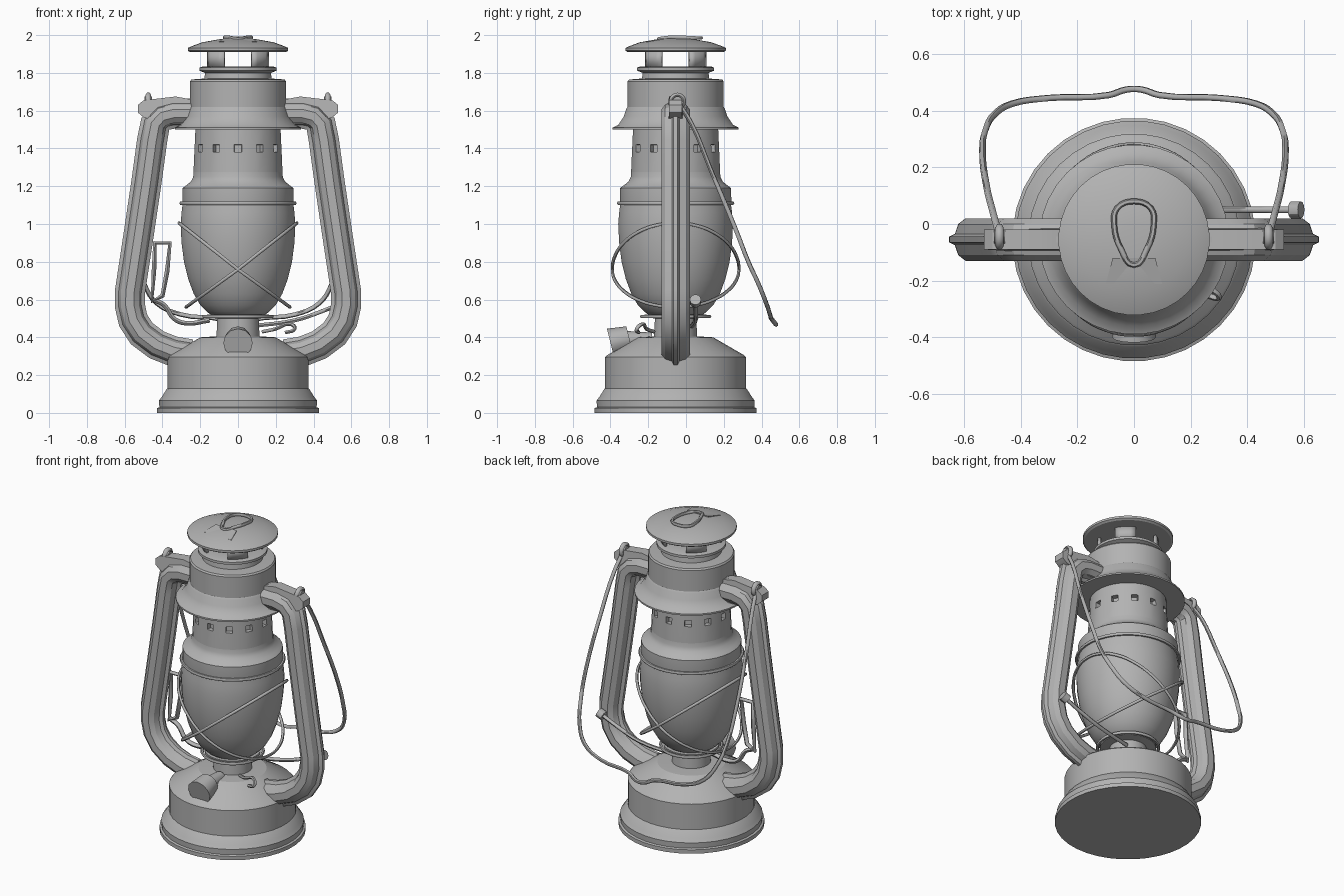
import bpy, bmesh
from math import sin, cos, pi, radians
from mathutils import Vector

if "Cube" in bpy.data.objects:
    bpy.data.objects.remove(bpy.data.objects["Cube"])

AXIS_Y = -0.055
SEGS = 36

metal = bpy.data.materials.new("grey metal")
metal.use_nodes = True
GREY = (0.45, 0.45, 0.45, 1)
metal.diffuse_color = GREY
metal.node_tree.nodes["Principled BSDF"].inputs["Base Color"].default_value = GREY


def finish(name, mesh, angle=30):
    mesh.materials.clear()
    mesh.materials.append(metal)
    obj = bpy.data.objects.new(name, mesh)
    bpy.context.collection.objects.link(obj)
    bpy.ops.object.select_all(action="DESELECT")
    obj.select_set(True)
    bpy.context.view_layer.objects.active = obj
    bpy.ops.object.shade_smooth_by_angle(angle=radians(angle))
    return obj


def from_bmesh(name, bm, angle=30):
    bmesh.ops.recalc_face_normals(bm, faces=bm.faces)
    mesh = bpy.data.meshes.new(name)
    bm.to_mesh(mesh)
    bm.free()
    return finish(name, mesh, angle)


def skin(bm, rings, caps=True):
    """Bridge successive closed rings of points; return the rows of faces."""
    loops = [[bm.verts.new(p) for p in ring] for ring in rings]
    rows = []
    for a, b in zip(loops, loops[1:]):
        n = len(a)
        rows.append([bm.faces.new((a[i], a[(i + 1) % n], b[(i + 1) % n], b[i]))
                     for i in range(n)])
    if caps:
        bm.faces.new(loops[0])
        bm.faces.new(loops[-1])
    return rows


def circle(r, z):
    # offset by half a step so that one face looks straight along each axis
    angles = [2 * pi * (i + 0.5) / SEGS for i in range(SEGS)]
    return [(r * cos(a), AXIS_Y + r * sin(a), z) for a in angles]


def lathe(name, profile, angle=30):
    bm = bmesh.new()
    skin(bm, [circle(r, z) for r, z in profile])
    return from_bmesh(name, bm, angle)


def wire(name, points, radius, cyclic=False, smooth=True):
    curve = bpy.data.curves.new(name, "CURVE")
    curve.dimensions = "3D"
    curve.bevel_depth = radius
    curve.bevel_resolution = 1
    curve.resolution_u = 4
    curve.use_fill_caps = True
    if smooth:
        spline = curve.splines.new("BEZIER")
        spline.bezier_points.add(len(points) - 1)
        for knot, p in zip(spline.bezier_points, points):
            knot.co = p
            knot.handle_left_type = knot.handle_right_type = "AUTO"
    else:
        spline = curve.splines.new("POLY")
        spline.points.add(len(points) - 1)
        for knot, p in zip(spline.points, points):
            knot.co = (*p, 1)
    spline.use_cyclic_u = cyclic
    temp = bpy.data.objects.new(name + " path", curve)
    bpy.context.collection.objects.link(temp)
    bpy.context.view_layer.update()
    mesh = bpy.data.meshes.new_from_object(
        temp.evaluated_get(bpy.context.evaluated_depsgraph_get()))
    bpy.data.objects.remove(temp)
    return finish(name, mesh, 60)


def rod(name, start, end, r1, r2=None, sides=12):
    start, end = Vector(start), Vector(end)
    turn = (end - start).to_track_quat("Z", "Y")
    bm = bmesh.new()
    skin(bm, [[p + turn @ Vector((r * cos(2 * pi * i / sides), r * sin(2 * pi * i / sides), 0))
               for i in range(sides)] for p, r in ((start, r1), (end, r2 or r1))])
    return from_bmesh(name, bm)


# Fuel tank, burner and globe
lathe("fuel_tank", [(.43, 0), (.43, .025), (.418, .03), (.42, .065), (.405, .085), (.38, .125),
                    (.374, .13), (.374, .295), (.365, .305), (.2, .4), (.12, .405)], 25)
lathe("burner", [(.115, .39), (.11, .5), (.165, .505), (.165, .52), (.1, .525)])
lathe("globe", [(.13, .51), (.165, .535), (.2, .57), (.235, .63), (.265, .71), (.287, .8),
                (.3, .9), (.305, 1.0), (.3, 1.06), (.293, 1.115)], 40)
lathe("globe_collar", [(.293, 1.1), (.296, 1.12), (.295, 1.19), (.275, 1.205), (.25, 1.225),
                       (.238, 1.25), (.235, 1.3)])

# Perforated gallery with a row of square air holes
bm = bmesh.new()
rows = skin(bm, [circle(r, z) for r, z in [(.238, 1.24), (.232, 1.38), (.23, 1.42), (.225, 1.53)]])
holes = [f for i, f in enumerate(rows[1]) if (i + 1) % 3 == 0]
bmesh.ops.recalc_face_normals(bm, faces=bm.faces)
bmesh.ops.inset_individual(bm, faces=holes, thickness=.002, depth=-.03)
from_bmesh("air_gallery", bm)

# Hood and chimney
lathe("hood", [(.22, 1.5), (.335, 1.5), (.335, 1.51), (.305, 1.525), (.275, 1.57), (.262, 1.61),
               (.255, 1.62), (.255, 1.755), (.248, 1.765), (.18, 1.77)])
lathe("chimney_neck", [(.18, 1.76), (.175, 1.8), (.205, 1.812), (.205, 1.828),
                       (.185, 1.835), (.1, 1.835)])

# Chimney vent with four openings
bm = bmesh.new()
vent = skin(bm, [circle(.18, 1.825), circle(.18, 1.92)], caps=False)[0]
openings = [f for i, f in enumerate(vent) if (i + 1) % 9 in (0, 1, 2, 7, 8)]
bmesh.ops.delete(bm, geom=openings, context="FACES")
posts = from_bmesh("vent_posts", bm)
posts.modifiers.new("thickness", "SOLIDIFY").thickness = .015

# Cap with a finger loop and a flat pressed plate
lathe("cap", [(.18, 1.91), (.255, 1.91), (.267, 1.918), (.267, 1.932), (.25, 1.94),
              (.19, 1.962), (.1, 1.978), (.05, 1.982)])
wire("cap_loop", [(0, .08, 1.985), (.06, .055, 1.985), (.07, 0, 1.988), (.045, -.09, 1.988),
                  (0, -.145, 1.98), (-.045, -.09, 1.988), (-.07, 0, 1.988),
                  (-.06, .055, 1.985)], .01, cyclic=True)
bm = bmesh.new()
skin(bm, [[(-.1, -.212, z), (.1, -.212, z), (.075, -.12, z + .02), (-.075, -.12, z + .02)]
          for z in (1.957, 1.965)])
from_bmesh("cap_plate", bm)

# Side air tubes: a seamed section swept down each side
SECTION = [(.08, .01), (.06, .02), (.048, .055), (.022, .075)]
SECTION += [(-u, v) for u, v in reversed(SECTION)]
SECTION += [(-u, -v) for u, v in SECTION]
PATH = [Vector((x, 0, z)) for x, z in [
    (.22, 1.585), (.34, 1.585), (.4, 1.57), (.438, 1.53), (.455, 1.44), (.485, 1.22), (.525, .95),
    (.572, .64), (.573, .57), (.555, .49), (.51, .42), (.43, .36), (.34, .325), (.25, .31)]]


def air_tube(side, s):
    bm = bmesh.new()
    rings = []
    for i, p in enumerate(PATH):
        t = (PATH[min(i + 1, len(PATH) - 1)] - PATH[max(i - 1, 0)]).normalized()
        out = Vector((-t.z, 0, t.x))
        rings.append([(s * (p.x + out.x * u), AXIS_Y + v, p.z + out.z * u) for u, v in SECTION])
    skin(bm, rings)
    from_bmesh(side + "_air_tube", bm)
    # Gusset at the upper corner
    outline = [(.25, 1.66), (.33, 1.675), (.5, 1.655), (.53, 1.63), (.53, 1.59), (.5, 1.565),
               (.4, 1.53), (.25, 1.53)]
    bm = bmesh.new()
    skin(bm, [[(s * x, AXIS_Y + y * (1 if z > 1.56 else 1.5), z) for x, z in outline]
              for y in (-.035, .035)])
    from_bmesh(side + "_gusset", bm)
    # Handle lug
    ring = [(s * .475, -.045 + .032 * cos(a), 1.65 + .032 * sin(a))
            for a in [k * pi / 4 for k in range(8)]]
    wire(side + "_handle_lug", ring, .015, cyclic=True)
    rod(side + "_lug_pin", (s * .455, -.045, 1.65), (s * .495, -.045, 1.65), .026)


air_tube("left", 1)
air_tube("right", -1)

# Carrying handle, folded to the back
half = [(.475, -.045, 1.65), (.495, .03, 1.53), (.52, .13, 1.29), (.535, .26, .98),
        (.525, .33, .8), (.495, .385, .68), (.43, .425, .58), (.3, .445, .52),
        (.09, .455, .495), (.025, .475, .47)]
wire("carrying_handle", half + [(-x, y, z) for x, y, z in reversed(half)], .012)

# Globe guard: two tilted hoops and two level rings
for side, s in (("left", 1), ("right", -1)):
    hoop = []
    for k in range(20):
        a = 2 * pi * k / 20
        c = cos(a)
        hoop.append((s * c * (.312 if c > 0 else .275), AXIS_Y + .335 * sin(a),
                     .76 + c * (.245 if c > 0 else .2)))
    wire(side + "_guard_hoop", hoop, .009, cyclic=True)
for name, r, z in (("upper_guard_ring", .302, 1.11), ("lower_guard_ring", .18, .51)):
    wire(name, circle(r, z), .01, cyclic=True, smooth=False)

# Filler cap on the tank slope
rod("filler_neck", (0, -.18, .39), (0, -.33, .385), .035, .05)
rod("filler_cap", (0, -.3, .395), (0, -.4, .37), .065, .078)

# Globe lifting lever on the right
wire("lever_frame", [(-.44, AXIS_Y, .9), (-.36, AXIS_Y, .9), (-.375, AXIS_Y, .75),
                     (-.4, AXIS_Y, .62), (-.455, AXIS_Y, .59), (-.445, AXIS_Y, .75)],
     .014, cyclic=True, smooth=False)
wire("lever_rod", [(-.45, AXIS_Y, .6), (-.39, AXIS_Y, .57), (-.34, AXIS_Y, .5),
                   (-.28, AXIS_Y, .475), (-.15, AXIS_Y, .49)], .014)

# Wick adjuster on the left, and a small wire loop above the tank
wire("wick_rod", [(.08, .03, .46), (.3, .05, .49), (.45, .05, .54), (.57, .05, .59)], .012)
rod("wick_knob", (.555, .05, .585), (.59, .05, .6), .03)
wire("tank_loop", [(.13, -.17, .43), (.2, -.21, .445), (.27, -.23, .47), (.3, -.26, .445),
                   (.25, -.25, .425)], .01)
